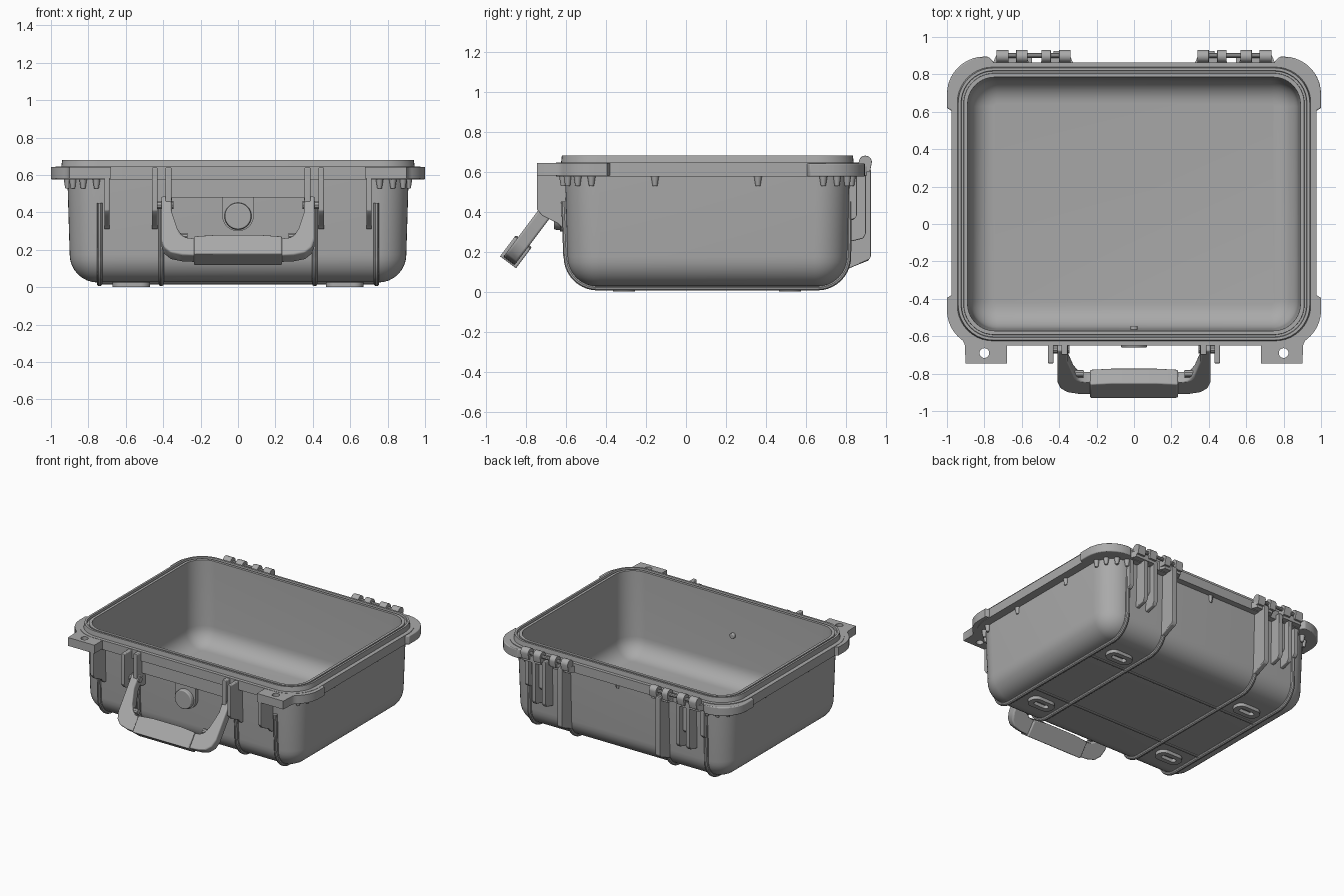
import bpy, bmesh
from math import sin, cos, pi, radians
from mathutils import Matrix, Vector

if "Cube" in bpy.data.objects:
    bpy.data.objects.remove(bpy.data.objects["Cube"])

grey = bpy.data.materials.new("moulded_grey")
grey.use_nodes = True
COLOUR = (0.4, 0.4, 0.4, 1)
grey.diffuse_color = COLOUR
grey.node_tree.nodes["Principled BSDF"].inputs["Base Color"].default_value = COLOUR

CY = 0.107  # depth centre of the tub


def finish(name, bm, bevel=0, mirror=False, angle=35):
    bmesh.ops.remove_doubles(bm, verts=bm.verts, dist=1e-5)
    bmesh.ops.recalc_face_normals(bm, faces=bm.faces)
    mesh = bpy.data.meshes.new(name)
    bm.to_mesh(mesh)
    bm.free()
    mesh.materials.clear()
    mesh.materials.append(grey)
    ob = bpy.data.objects.new(name, mesh)
    bpy.context.collection.objects.link(ob)
    bpy.ops.object.select_all(action='DESELECT')
    ob.select_set(True)
    bpy.context.view_layer.objects.active = ob
    bpy.ops.object.shade_smooth_by_angle(angle=radians(angle))
    if bevel:
        mod = ob.modifiers.new("Bevel", 'BEVEL')
        mod.width, mod.segments, mod.limit_method = bevel, 3, 'ANGLE'
    if mirror:
        ob.modifiers.new("Mirror", 'MIRROR')
    return ob


def from_curve(name, curve, matrix=Matrix(), **kw):
    """Turn a curve into a mesh part."""
    tmp = bpy.data.objects.new(name + "_path", curve)
    bpy.context.collection.objects.link(tmp)
    dg = bpy.context.evaluated_depsgraph_get()
    mesh = bpy.data.meshes.new_from_object(tmp.evaluated_get(dg))
    bm = bmesh.new()
    bm.from_mesh(mesh)
    bm.transform(matrix)
    bpy.data.objects.remove(tmp)
    bpy.data.curves.remove(curve)
    bpy.data.meshes.remove(mesh)
    return finish(name, bm, **kw)


def add_spline(curve, pts, cyclic):
    sp = curve.splines.new('POLY')
    sp.points.add(len(pts) - 1)
    for p, co in zip(sp.points, pts):
        p.co = (*co, 0, 1) if len(co) == 2 else (*co, 1)
    sp.use_cyclic_u = cyclic


def plate(name, loops, lo, hi, axes="z", **kw):
    """Extrude outlines (later loops are holes) from lo to hi along an axis."""
    curve = bpy.data.curves.new(name, 'CURVE')
    curve.dimensions, curve.fill_mode = '2D', 'BOTH'
    curve.extrude = (hi - lo) / 2
    for pts in loops:
        add_spline(curve, pts, True)
    mid = Matrix.Translation((0, 0, (lo + hi) / 2))
    frames = {"z": ((1, 0, 0), (0, 1, 0)), "x": ((0, 1, 0), (0, 0, 1)),
              "handle": ((1, 0, 0), (0, -0.6, -0.8))}
    u, v = map(Vector, frames[axes])
    m = Matrix((u, v, u.cross(v))).transposed().to_4x4()
    if axes == "handle":
        m.translation = (0, -0.655, 0.46)
    return from_curve(name, curve, m @ mid, **kw)


def rod(name, pts, radius, **kw):
    curve = bpy.data.curves.new(name, 'CURVE')
    curve.dimensions, curve.bevel_depth = '3D', radius
    curve.bevel_resolution, curve.use_fill_caps = 3, True
    add_spline(curve, pts, False)
    return from_curve(name, curve, **kw)


def arc(cx, cy, r, a0, a1, n=10):
    return [(cx + r * cos(radians(a0 + (a1 - a0) * i / n)),
             cy + r * sin(radians(a0 + (a1 - a0) * i / n))) for i in range(n + 1)]


def rect(x0, x1, y0, y1):
    return [(x0, y0), (x1, y0), (x1, y1), (x0, y1)]


def rounded(hx, hy, r, cx=0, cy=0):
    pts = []
    for k, (sx, sy) in enumerate([(1, 1), (-1, 1), (-1, -1), (1, -1)]):
        pts += arc(cx + sx * (hx - r), cy + sy * (hy - r), r, 90 * k, 90 * k + 90)
    return pts


# Tub: lofted rounded rectangles, outside up, over the rim and down inside
def fillet(hx, hy, r, z, rad):
    steps = [i * pi / 16 for i in range(9)]
    return [(hx - rad * (1 - sin(a)), hy - rad * (1 - sin(a)),
             r - rad * (1 - sin(a)), z + rad * (1 - cos(a))) for a in steps]


rings = fillet(.90, .70, .165, .025, .15)
rings += [(.912, .712, .17, .575), (.975, .757, .22, .575), (.975, .757, .22, .645),
          (.945, .732, .19, .645), (.94, .728, .19, .68), (.925, .713, .175, .68),
          (.922, .71, .17, .665), (.912, .70, .165, .665), (.91, .698, .16, .675),
          (.89, .678, .145, .675)]
rings += fillet(.878, .667, .145, .055, .13)[::-1]
bm = bmesh.new()
loops = [[bm.verts.new((x, y, z)) for x, y in rounded(hx, hy, r, 0, CY)]
         for hx, hy, r, z in rings]
for a, b in zip(loops, loops[1:]):
    for i in range(len(a)):
        j = (i + 1) % len(a)
        bm.faces.new((a[i], a[j], b[j], b[i]))
bm.faces.new(loops[0])
bm.faces.new(loops[-1])
finish("tub", bm, angle=30)

# Corner guards, the front pair carrying padlock ears
plate("back_corner_guard",
      [[(.975, .605), (1, .62)] + arc(.8, .695, .2, 0, 90) + [(.78, .895), (.75, .865), (.75, .83)]
       + arc(.78, .68, .15, 90, 0) + [(.93, .605)]], .575, .641, mirror=True, bevel=.008)
plate("front_corner_guard",
      [[(.975, -.38), (1, -.395)] + arc(.8, -.46, .2, 0, -55) + [(.905, -.645), (.9, -.745),
       (.68, -.745), (.68, -.61)] + arc(.78, -.46, .15, -90, 0) + [(.93, -.38)],
       arc(.8, -.69, .026, 0, 345, 23)], .58, .643, mirror=True)

# Ribs wrapping front, underside and back
path = [(-.61, .45), (-.6, .18)] + arc(CY - .55, .175, .155, 180, 270) \
    + arc(CY + .55, .175, .155, 270, 360) + [(.815, .45)]
for x, part in ((.41, "inner"), (.74, "outer")):
    rod(part + "_wrap_rib", [(x, y, z) for y, z in path], .015, mirror=True)
for y, part in ((.4, "rear"), (-.19, "front")):
    rod(part + "_base_rib", [(-.75, y, .025), (.75, y, .025)], .01)

# Oval feet
for y, part in ((.52, "rear"), (-.31, "front")):
    plate(part + "_foot", [rounded(.1, .055, .05, .57, y), rounded(.06, .02, .019, .57, y)],
          0, .03, mirror=True)

# Front fins and centre panel
fin = [(-.59, .64), (-.745, .64), (-.745, .41), (-.72, .38), (-.64, .34), (-.61, .31), (-.585, .31)]
plate("latch_fin", [fin], .687, .715, "x", mirror=True, bevel=.005)
plate("handle_outer_fin", [fin], .43, .46, "x", mirror=True, bevel=.005)
plate("handle_inner_fin", [[(-.59, .64), (-.7, .64), (-.7, .42), (-.64, .38), (-.59, .38)]],
      .355, .388, "x", mirror=True, bevel=.005)
plate("front_panel", [rect(-.64, -.59, .48, .6)], -.38, .38, "x")

# Pressure valve with its surround, and the vent inside
bm = bmesh.new()
for r1, r2, y, depth, z in ((.075, .07, -.63, .06, .38), (.02, .02, -.56, .03, .4)):
    m = Matrix.Translation((0, y, z)) @ Matrix.Rotation(pi / 2, 4, 'X')
    bmesh.ops.create_cone(bm, cap_ends=True, segments=32, radius1=r1, radius2=r2,
                          depth=depth, matrix=m)
finish("valve", bm, bevel=.006)
surround = plate("valve_surround", [[(.085, .49)] + arc(0, .385, .085, 0, -180, 20) + [(-.085, .49)]],
                 .59, .63)
surround.rotation_euler = (pi / 2, 0, 0)

# Carrying handle, hanging forward
plate("handle_arm", [[(.41, -.01), (.41, .28), (.395, .33), (.36, .365), (.3, .38), (.22, .385),
                      (.22, .275), (.27, .268), (.3, .25), (.325, .2), (.352, .1), (.352, -.01)]],
      -.035, .035, "handle", mirror=True, bevel=.01)
plate("handle_grip", [[(-.235, .27), (-.12, .26), (.12, .26), (.235, .27),
                       (.235, .392), (-.235, .392)]], -.05, .05, "handle", bevel=.025)
rod("handle_pivot", [(.345, -.67, .44), (.44, -.67, .44)], .022, mirror=True)
rod("handle_lug", [(.27, -.8, .27), (.33, -.8, .27)], .02, mirror=True)

# Back pillars under the hinges
long_post = [(.8, .61), (.925, .61), (.925, .175), (.912, .155), (.8, .11)]
mid_post = [(.8, .61), (.9, .61), (.9, .29), (.885, .265), (.8, .245)]
short_post = [(.8, .61), (.855, .61), (.855, .38), (.84, .36), (.8, .35)]
for name, prof, x0, x1 in (("long_post", long_post, .392, .43), ("inner_post", mid_post, .545, .575),
                           ("outer_post", mid_post, .63, .66), ("post_web", short_post, .57, .635),
                           ("short_post", short_post, .72, .75)):
    plate("hinge_" + name, [prof], x0, x1, "x", mirror=True, bevel=.005)

# Hinge knuckles and pins
knuckle = [(.85, .6), (.92, .6)] + arc(.897, .647, .033, 0, 180) + [(.85, .62)]
for i, (x0, x1) in enumerate(((.34, .4), (.445, .495), (.57, .63), (.67, .735))):
    plate("hinge_knuckle_%d" % (i + 1), [knuckle], x0, x1, "x", mirror=True, bevel=.005)
rod("hinge_pin", [(.35, .9, .645), (.73, .9, .645)], .013, mirror=True)
for x0, x1, part in ((.325, .5, "inner"), (.56, .755, "outer")):
    plate("hinge_base_" + part, [[(x0, .86), (x1, .86), (x1 - .02, .905), (x0 + .02, .905)]],
          .58, .625, mirror=True)

# Small gussets under the rim
spots = [(.91, -.155), (.91, .36)]
for y, sign in ((CY + .55, 1), (CY - .55, -1)):
    spots += [p for a in (10, 35, 60, 85) for p in arc(.742, y, .172, sign * a, 0, 1)[:1]]
bm = bmesh.new()
for x, y in spots + [(0, .815)]:
    bmesh.ops.create_cone(bm, cap_ends=True, segments=12, radius1=.012, radius2=.022,
                          depth=.06, matrix=Matrix.Translation((x, y, .557)))
finish("rim_gussets", bm, mirror=True, bevel=.004)
